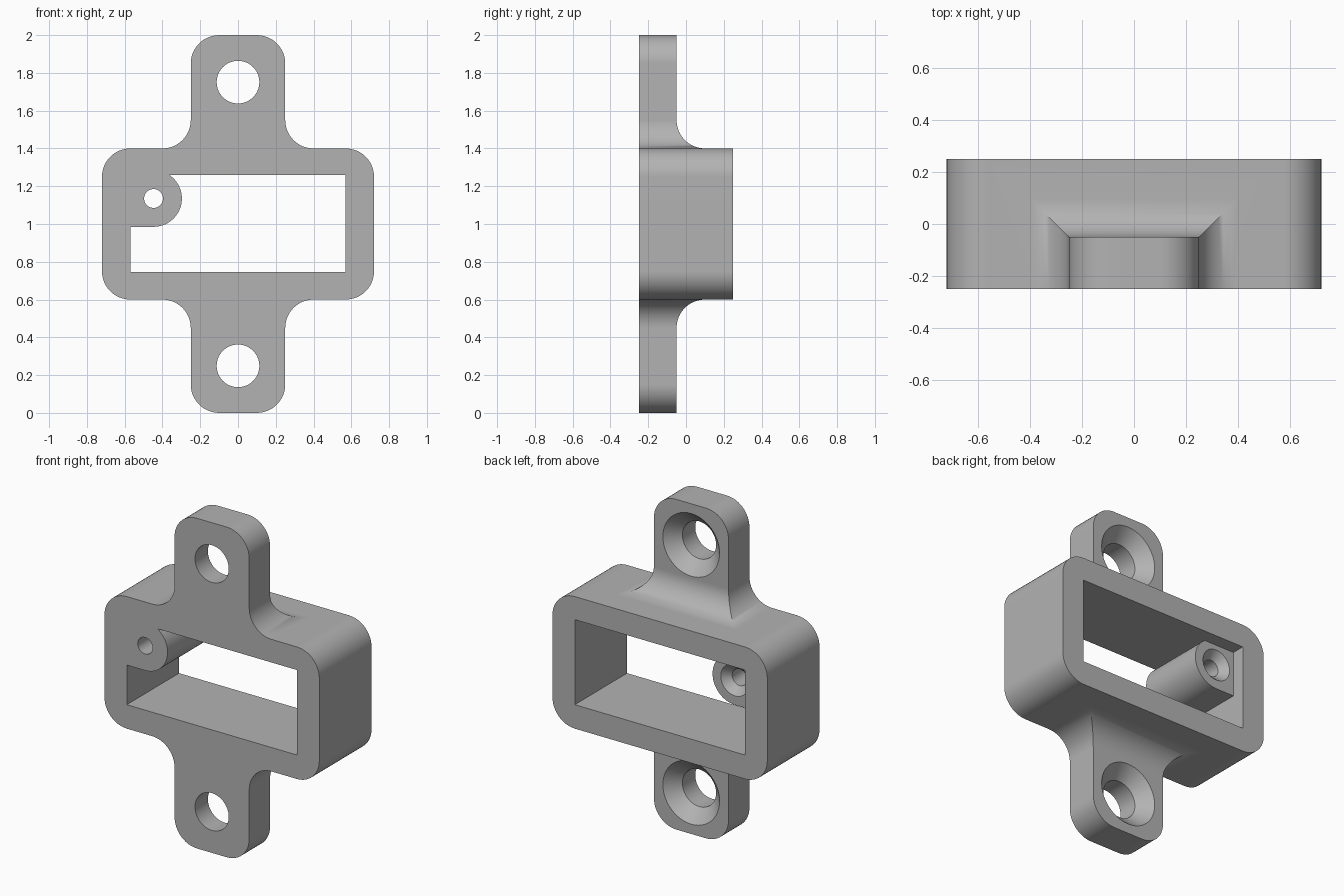
import bpy, bmesh
from math import sin, cos, pi, sqrt

cube = bpy.data.objects.get("Cube")
if cube:
    bpy.data.objects.remove(cube, do_unlink=True)

FRONT, BACK, TAB_BACK = -0.25, 0.25, -0.05
R = 0.15                       # radius of every fillet and rounded corner
MID_Z = 1.0

grey = bpy.data.materials.new("plain grey")
grey.use_nodes = True
grey.diffuse_color = (0.45, 0.45, 0.45, 1)
grey.node_tree.nodes["Principled BSDF"].inputs["Base Color"].default_value = grey.diffuse_color


def loft(name, rings):
    """Closed solid through a list of equal-length rings of points."""
    bm = bmesh.new()
    loops = [[bm.verts.new(p) for p in ring] for ring in rings]
    n = len(loops[0])
    for a, b in zip(loops, loops[1:]):
        for i in range(n):
            j = (i + 1) % n
            bm.faces.new((a[i], a[j], b[j], b[i]))
    bm.faces.new(loops[0])
    bm.faces.new(loops[-1])
    bmesh.ops.recalc_face_normals(bm, faces=bm.faces)
    mesh = bpy.data.meshes.new(name)
    bm.to_mesh(mesh)
    bm.free()
    mesh.materials.append(grey)
    obj = bpy.data.objects.new(name, mesh)
    bpy.context.collection.objects.link(obj)
    return obj


def prism(name, outline, y0, y1):
    return loft(name, [[(x, y, z) for x, z in outline] for y in (y0, y1)])


def arc(cx, cz, r, start, end, steps):
    angles = [start + (end - start) * i / steps for i in range(steps + 1)]
    return [(cx + r * cos(a), cz + r * sin(a)) for a in angles]


def combine(target, tool, operation):
    """Boolean the tool into the target and delete the tool."""
    bpy.context.view_layer.objects.active = target
    mod = target.modifiers.new("join", "BOOLEAN")
    mod.operation, mod.solver, mod.object = operation, "EXACT", tool
    bpy.ops.object.modifier_apply(modifier=mod.name)
    bpy.data.objects.remove(tool, do_unlink=True)


def screw_hole(x, z, r, wide, back):
    """Round through hole with a countersink on its back end."""
    over = 0.005
    profile = [(FRONT - 0.1, r), (back - (wide - r), r), (back + over, wide + over)]
    return loft("hole_cutter", [[(px, y, pz) for px, pz in arc(x, z, rad, 0, 2 * pi, 48)[:-1]]
                                for y, rad in profile])


def tab(name, side):
    """Mounting tab with flared root and rounded end; side is +1 up, -1 down."""
    sections = [(0.33, 0.40, 0.10)]           # height from middle, half width, back
    for i in range(13):                       # flared root
        a = pi / 2 * i / 12
        flare = R * (1 - sin(a))
        sections.append((0.4 + R * (1 - cos(a)), 0.25 + flare, TAB_BACK + flare))
    for i in range(13):                       # rounded end
        a = pi / 2 * i / 12
        sections.append((1 - R + R * sin(a), 0.25 - R * (1 - cos(a)), TAB_BACK))
    return loft(name, [[(-w, FRONT, MID_Z + side * h), (w, FRONT, MID_Z + side * h),
                        (w, b, MID_Z + side * h), (-w, b, MID_Z + side * h)]
                       for h, w, b in sections])


# Rectangular frame with rounded corners
outline = []
for k, (sx, sz) in enumerate([(1, 1), (-1, 1), (-1, -1), (1, -1)]):
    outline += arc(sx * (0.72 - R), MID_Z + sz * (0.4 - R), R, k * pi / 2, (k + 1) * pi / 2, 12)
body = prism("mounting_frame", outline, FRONT, BACK)

# Window through the frame
window = [(-0.57, 0.745), (0.57, 0.745), (0.57, 1.26), (-0.57, 1.26)]
combine(body, prism("window_cutter", window, FRONT - 0.1, BACK + 0.1), "DIFFERENCE")

# Screw boss in the window corner, stopping short of the back
BX, BZ, BOSS_BACK = -0.447, 1.135, 0.17
boss = [(-0.64, BZ + R), (-0.64, BZ - R)] + arc(BX, BZ, R, -pi / 2, pi / 2, 28)
combine(body, prism("screw_boss", boss, FRONT, BOSS_BACK), "UNION")

# Upper and lower tabs
for name, side in (("upper_tab", 1), ("lower_tab", -1)):
    combine(body, tab(name, side), "UNION")

# Countersunk holes
for side in (1, -1):
    combine(body, screw_hole(0, MID_Z + side * 0.751, 0.113, 0.19, TAB_BACK), "DIFFERENCE")
combine(body, screw_hole(BX, BZ, 0.05, 0.095, BOSS_BACK), "DIFFERENCE")

# Smooth curves, crisp edges
bpy.ops.object.select_all(action="DESELECT")
body.select_set(True)
bpy.context.view_layer.objects.active = body
bpy.ops.object.shade_smooth_by_angle(angle=pi / 6)
normals = body.modifiers.new("even_normals", "WEIGHTED_NORMAL")
normals.keep_sharp = True
